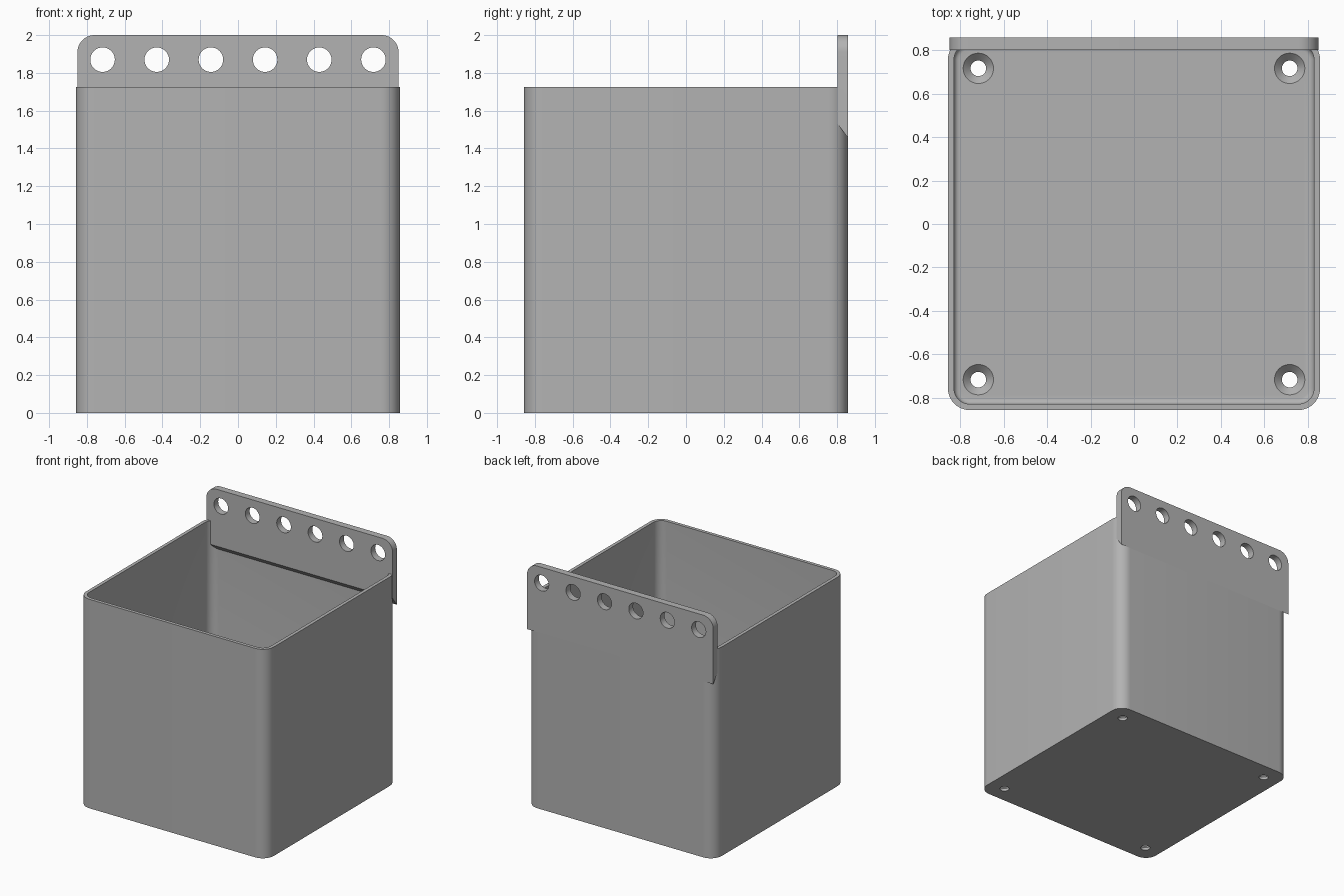
import bpy, bmesh
from math import sin, cos, pi, radians
from mathutils import Matrix

cube = bpy.data.objects.get("Cube")
if cube:
    bpy.data.objects.remove(cube)

HALF, TOP, WALL, FLOOR = 0.857, 1.725, 0.028, 0.057
GREY = (0.45, 0.45, 0.45, 1)

mat = bpy.data.materials.new("plain grey")
mat.use_nodes = True
mat.diffuse_color = GREY
mat.node_tree.nodes["Principled BSDF"].inputs["Base Color"].default_value = GREY


def arc(cx, cy, r, start, steps=10):
    """Quarter circle, counter-clockwise from a start angle."""
    return [(cx + r * cos(start + pi / 2 * i / steps),
             cy + r * sin(start + pi / 2 * i / steps)) for i in range(steps + 1)]


def rounded_square(half, r, z):
    c = half - r
    pts = arc(c, c, r, 0) + arc(-c, c, r, pi / 2) + arc(-c, -c, r, pi) + arc(c, -c, r, 1.5 * pi)
    return [(x, y, z) for x, y in pts]


def circle(r, z, n=32):
    return [(r * cos(2 * pi * i / n), r * sin(2 * pi * i / n), z) for i in range(n)]


def loft(name, rings):
    """Skin matching rings and cap both ends."""
    bm = bmesh.new()
    loops = [[bm.verts.new(p) for p in ring] for ring in rings]
    for a, b in zip(loops, loops[1:]):
        for i in range(len(a)):
            j = (i + 1) % len(a)
            bm.faces.new((a[i], a[j], b[j], b[i]))
    bm.faces.new(loops[0][::-1])
    bm.faces.new(loops[-1])
    bmesh.ops.recalc_face_normals(bm, faces=bm.faces)
    mesh = bpy.data.meshes.new(name)
    bm.to_mesh(mesh)
    bm.free()
    mesh.materials.append(mat)
    obj = bpy.data.objects.new(name, mesh)
    bpy.context.collection.objects.link(obj)
    return obj


def drill(target, rings, places, turn=Matrix()):
    """Cut a copy of a round cutter at every place."""
    for place in places:
        cutter = loft("hole_cutter", rings)
        cutter.data.transform(Matrix.Translation(place) @ turn)
        cutter.hide_render = True
        bpy.context.view_layer.objects.active = target
        mod = target.modifiers.new("hole", 'BOOLEAN')
        mod.operation, mod.solver, mod.object = 'DIFFERENCE', 'EXACT', cutter
        bpy.ops.object.modifier_apply(modifier=mod.name)
        bpy.data.objects.remove(cutter)


# Open box: outside wall, rim, inside wall, floor fillet
inner, fillet = HALF - WALL, 0.025
rings = [rounded_square(HALF, 0.1, 0), rounded_square(HALF, 0.1, TOP),
         rounded_square(inner, 0.072, TOP)]
for i in range(6):
    a = pi / 2 * i / 5
    inset = fillet * (1 - cos(a))
    rings.append(rounded_square(inner - inset, 0.072 - inset, FLOOR + fillet * (1 - sin(a))))
box = loft("box", rings)

# Countersunk screw holes in the floor
sink = [circle(0.036, -0.05), circle(0.036, FLOOR - 0.034),
        circle(0.07, FLOOR), circle(0.07, FLOOR + 0.05)]
drill(box, sink, [(x, y, 0) for x in (-0.717, 0.717) for y in (-0.717, 0.717)])

# Hanging plate with rounded top corners and a sloped lower edge
def plate_ring(y, bottom):
    w, r = 0.85, 0.09
    pts = [(-w, bottom), (w, bottom)] + arc(w - r, 2 - r, r, 0) + arc(r - w, 2 - r, r, pi / 2)
    return [(x, y, z) for x, z in pts]


plate = loft("hanging_plate", [plate_ring(0.802, 1.53), plate_ring(0.8585, 1.455)])
drill(plate, [circle(0.065, -0.1), circle(0.065, 0.1)],
      [(0.2868 * (i - 2.5), 0.83, 1.87) for i in range(6)], Matrix.Rotation(pi / 2, 4, 'X'))

# Smooth the round parts, keep the edges sharp
for obj in (box, plate):
    bpy.ops.object.select_all(action='DESELECT')
    obj.select_set(True)
    bpy.context.view_layer.objects.active = obj
    bpy.ops.object.shade_smooth_by_angle(angle=radians(30))
